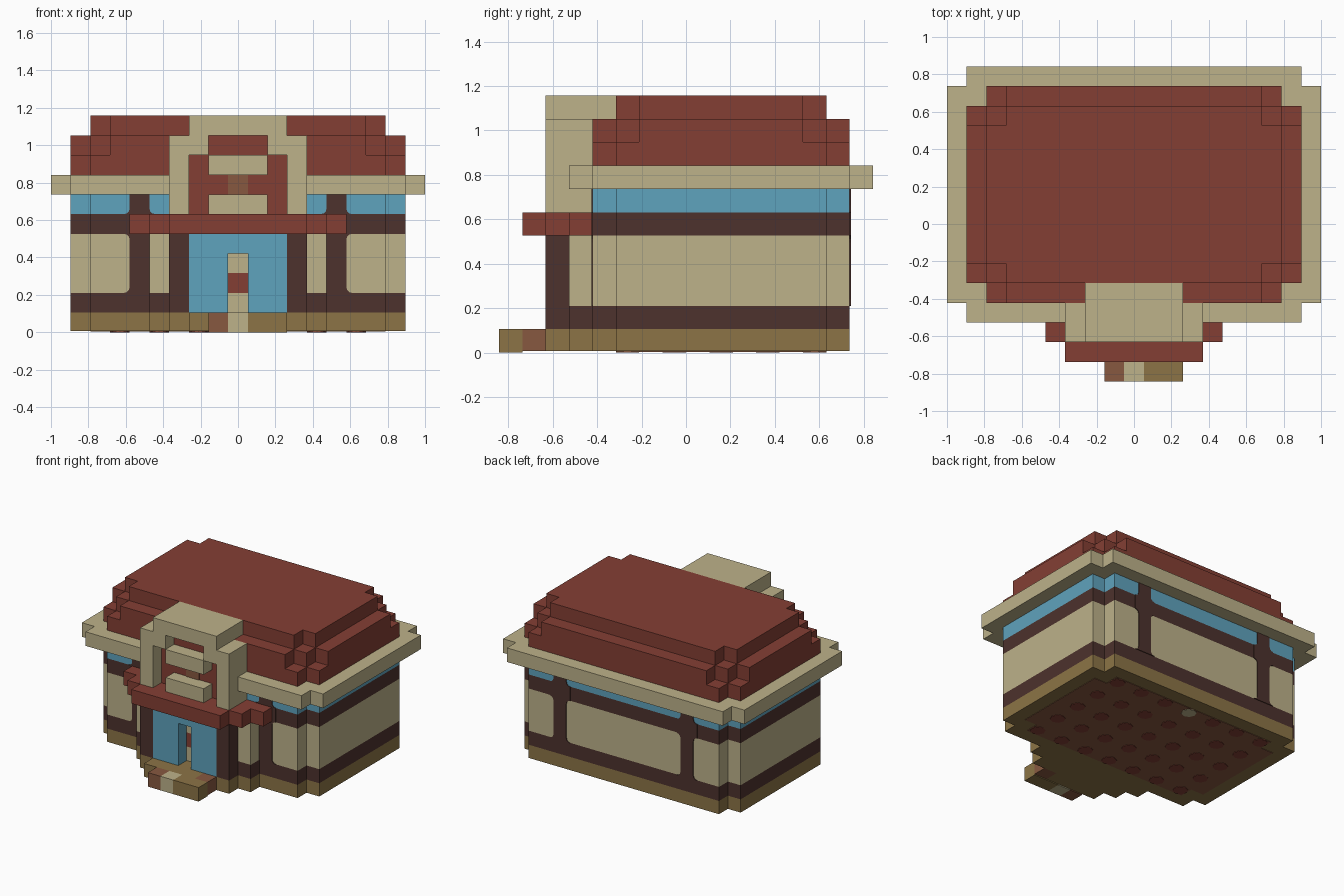
import bpy, bmesh, math

if "Cube" in bpy.data.objects:
    bpy.data.objects.remove(bpy.data.objects["Cube"], do_unlink=True)

U = 2 / 19  # one block


def material(name, code):
    rgb = [int(code[i:i + 2], 16) / 255 for i in (0, 2, 4)]
    lin = [c / 12.92 if c < 0.04 else ((c + 0.055) / 1.055) ** 2.4 for c in rgb]
    m = bpy.data.materials.new(name)
    m.use_nodes = True
    m.diffuse_color = (*lin, 1)
    m.node_tree.nodes["Principled BSDF"].inputs["Base Color"].default_value = (*lin, 1)
    return m


TAN = material("tan plaster", "BDB28A")
RED = material("roof red", "843F34")
BLUE = material("glass blue", "5FA3BD")
DARK = material("dark timber", "4D322D")
GOLD = material("ochre stone", "8C7446")
BROWN = material("brown tile", "875940")


def extrude(name, loop, shift, mat):
    """Extrude one closed outline; everything is in block units."""
    bm = bmesh.new()
    face = bm.faces.new([bm.verts.new([c * U for c in p]) for p in loop])
    new = bmesh.ops.extrude_face_region(bm, geom=[face])["geom"]
    verts = [g for g in new if isinstance(g, bmesh.types.BMVert)]
    bmesh.ops.translate(bm, verts=verts, vec=[c * U for c in shift])
    bmesh.ops.recalc_face_normals(bm, faces=bm.faces)
    mesh = bpy.data.meshes.new(name)
    bm.to_mesh(mesh)
    bm.free()
    mesh.materials.append(mat)
    ob = bpy.data.objects.new(name, mesh)
    bpy.context.collection.objects.link(ob)
    return ob


def box(name, x, y, z, mat):
    loop = [(x[0], y[0], z[0]), (x[1], y[0], z[0]), (x[1], y[1], z[0]), (x[0], y[1], z[0])]
    return extrude(name, loop, (0, 0, z[1] - z[0]), mat)


def layer(name, rows, z0, z1, mat):
    """Stepped footprint, mirrored in x, from rows of (half width, y start, y end)."""
    right = [(h, y, z0) for h, a, b in rows for y in (a, b)]
    left = [(-x, y, z) for x, y, z in reversed(right)]
    return extrude(name, right + left, (0, 0, z1 - z0), mat)


# Main walls, in stacked bands
hall = [(7.5, -4, -3), (8.5, -3, 6), (7.5, 6, 7)]
bay = [(4.5, -5, -4)] + hall
layer("foundation", [(3.5, -6, -5)] + bay, 0.06, 1, GOLD)
layer("lower_timber_band", bay, 1, 2, DARK)
layer("plaster_walls", bay, 2, 5, TAN)
layer("upper_timber_band", hall, 5, 6, DARK)
layer("window_band", hall, 6, 7, BLUE)

# Eaves and stepped roof
layer("eaves", [(8.5, -5, -4), (9.5, -4, 7), (8.5, 7, 8)], 7, 8, TAN)
layer("roof_lower", hall, 8, 9, RED)
layer("roof_middle", [(6.5, -4, -3), (7.5, -3, -2), (8.5, -2, 5), (7.5, 5, 6), (6.5, 6, 7)], 9, 10, RED)
layer("roof_top", [(6.5, -3, -2), (7.5, -2, 5), (6.5, 5, 6)], 10, 11, RED)


# Wall posts that flare where they meet the bands
def post_outline(x, y):
    r, side = 0.3, []
    for a, b in ((2, 5), (6, 7)):
        for t in (0, 30, 60, 90):
            s = math.radians(t)
            side.append((0.5 + r * (1 - math.sin(s)), a + r * (1 - math.cos(s))))
        if a == 2:
            for t in (90, 60, 30, 0):
                s = math.radians(t)
                side.append((0.5 + r * (1 - math.sin(s)), b - r * (1 - math.cos(s))))
    side.append((0.5, 7))
    return [(x + w, y, z) for w, z in side] + [(x - w, y, z) for w, z in reversed(side)]


for x, tag in ((-5, "right"), (5, "left")):
    extrude("front_post_" + tag, post_outline(x, -4), (0, -0.05, 0), DARK)
    extrude("back_post_" + tag, post_outline(x, 7), (0, 0.05, 0), DARK)

# Entrance: door posts, doors, awning and the view through the gap
for s, tag in ((-1, "right"), (1, "left")):
    def span(a, b):
        return sorted((s * a, s * b))
    box("door_post_" + tag, span(2.5, 3.5), (-6, -5), (1, 5), DARK)
    box("door_" + tag, span(0.5, 2.5), (-6, -5), (1, 5), BLUE)
    box("gable_side_" + tag, span(2.5, 3.5), (-6, -4), (6, 10), TAN)
    box("gable_shoulder_" + tag, span(1.5, 2.5), (-6, -5), (9, 10), TAN)
box("door_lintel", (-0.5, 0.5), (-6, -5), (4, 5), BLUE)
for k, mat in ((1, TAN), (2, RED), (3, TAN)):
    box("doorway_panel", (-0.5, 0.5), (-5.06, -5), (k, k + 1), mat)
layer("awning", [(3.5, -7, -6), (4.5, -6, -5), (5.5, -5, -4)], 5, 6, RED)

# Gable and its plain emblem
box("gable_top", (-2.5, 2.5), (-6, -3), (10, 11), TAN)
box("gable_back", (-2.5, 2.5), (-5.05, -4), (6, 10), RED)
box("emblem_upper_bar", (-1.5, 1.5), (-6, -5.05), (8, 9), TAN)
box("emblem_lower_bar", (-1.5, 1.5), (-6, -5.05), (6, 7), TAN)
box("emblem_center", (-0.5, 0.5), (-5.11, -5.05), (7, 8), BROWN)

# Front step
box("step_back", (-2.5, 1.5), (-7, -6), (0.06, 1), GOLD)
box("step_back_end", (1.5, 2.5), (-7, -6), (0.06, 1), BROWN)
for a, b, mat in ((-1.5, -0.5, BROWN), (-0.5, 0.5, TAN), (0.5, 2.5, GOLD)):
    box("step_front", (a, b), (-8, -7), (0, 1), mat)

# Tiled underside with round spots
layer("floor_plate", [(6.5, -3, -2), (7.5, -2, 5), (6.5, 5, 6)], 0.03, 0.06, BROWN)
for x in range(-6, 7, 2):
    for j in range(5):
        y = -2.5 + 2 * j
        ring = [(x + 0.5 * math.cos(t * math.pi / 4), y + 0.5 * math.sin(t * math.pi / 4), 0)
                for t in range(8)]
        extrude("floor_spot", ring, (0, 0, 0.06), TAN if x == 0 and j == 4 else RED)
